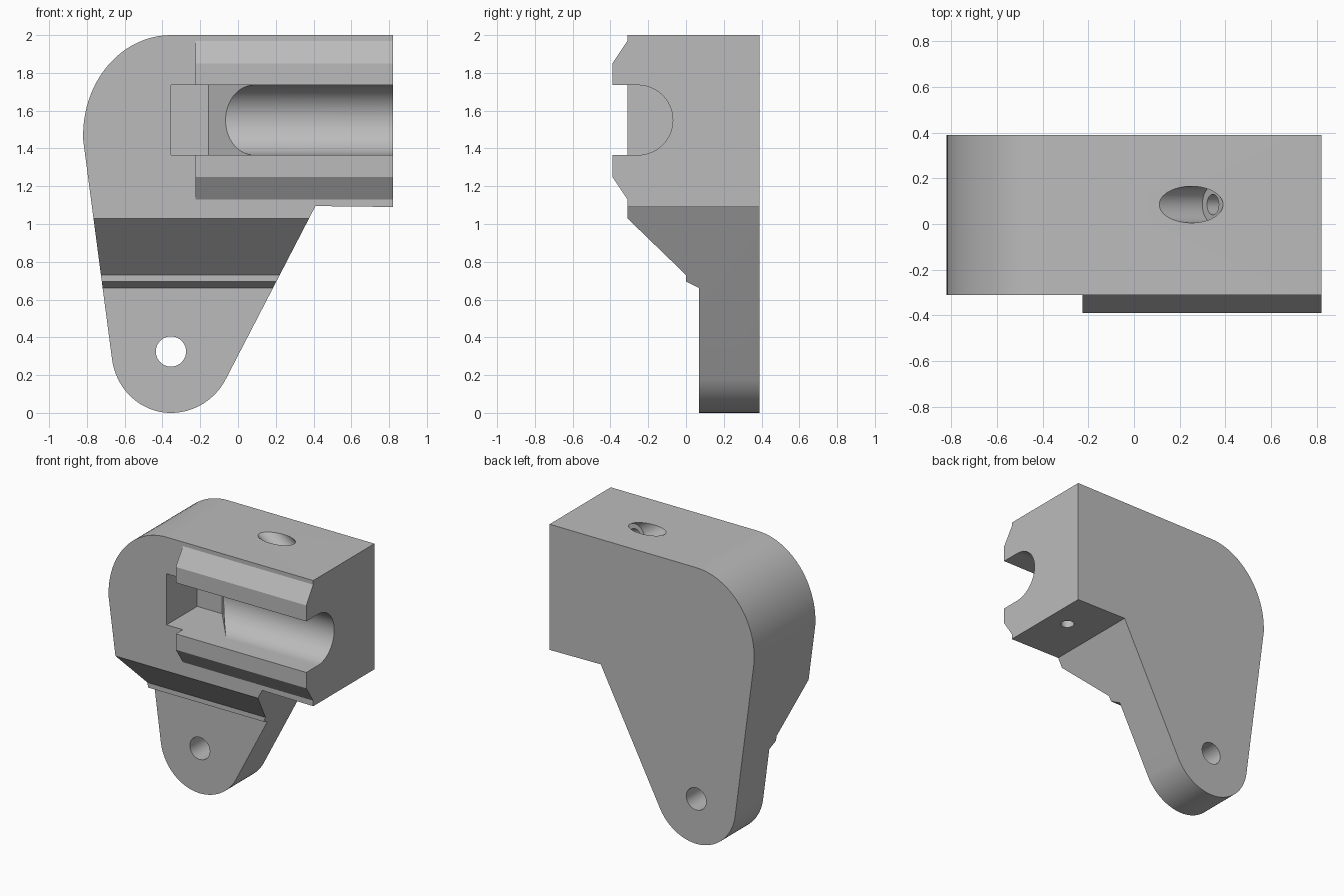
import bpy, bmesh
from math import sin, cos, pi, radians
from mathutils import Vector

if "Cube" in bpy.data.objects:
    bpy.data.objects.remove(bpy.data.objects["Cube"])

grey = bpy.data.materials.new("plain grey")
grey.use_nodes = True
COLOR = (0.5, 0.5, 0.5, 1)
grey.diffuse_color = COLOR
grey.node_tree.nodes["Principled BSDF"].inputs["Base Color"].default_value = COLOR


def finish(name, bm):
    bmesh.ops.recalc_face_normals(bm, faces=bm.faces)
    mesh = bpy.data.meshes.new(name)
    bm.to_mesh(mesh)
    bm.free()
    mesh.materials.append(grey)
    ob = bpy.data.objects.new(name, mesh)
    bpy.context.collection.objects.link(ob)
    return ob


def prism(name, points, axis, lo, hi):
    """Extrude a flat outline along one axis."""
    bm = bmesh.new()

    def place(p, d):
        co = list(p)
        co.insert("xyz".index(axis), d)
        return bm.verts.new(co)

    face = bm.faces.new([place(p, lo) for p in points])
    ext = bmesh.ops.extrude_face_region(bm, geom=[face])
    shift = Vector([hi - lo if a == axis else 0 for a in "xyz"])
    moved = [v for v in ext["geom"] if isinstance(v, bmesh.types.BMVert)]
    bmesh.ops.translate(bm, verts=moved, vec=shift)
    return finish(name, bm)


def drill(name, start, end, radius):
    """Round cutter between two points."""
    start, end = Vector(start), Vector(end)
    bm = bmesh.new()
    bmesh.ops.create_cone(bm, cap_ends=True, segments=64, radius1=radius,
                          radius2=radius, depth=(end - start).length)
    rot = (end - start).to_track_quat("Z", "Y")
    for v in bm.verts:
        v.co = rot @ v.co + (start + end) / 2
    return finish(name, bm)


def arc(cx, cy, rx, ry, a0, a1, n=24):
    angles = [radians(a0 + (a1 - a0) * i / n) for i in range(n + 1)]
    return [(cx + rx * cos(a), cy + ry * sin(a)) for a in angles]


def combine(target, tool, operation="DIFFERENCE"):
    """Apply a boolean and discard the tool object."""
    tool.hide_render = True
    bpy.context.view_layer.objects.active = target
    mod = target.modifiers.new("cut", "BOOLEAN")
    mod.operation, mod.solver, mod.object = operation, "EXACT", tool
    bpy.ops.object.modifier_apply(modifier=mod.name)
    bpy.data.objects.remove(tool)


# Plate outline: square upper arm, rounded shoulder, tapering rounded foot
PX = -0.355
outline = [(0.82, 1.09), (0.82, 2.0)]
outline += arc(PX, 1.47, 0.465, 0.53, 90, 183)
outline += arc(PX, 0.33, 0.315, 0.33, 188, 270)
outline += arc(PX, 0.34, 0.33, 0.34, 270, 331)[1:]
outline += [(0.41, 1.095)]
body = prism("bracket_body", outline, "y", -0.5, 0.39)

# Stepped front thickness
steps = [(0.6, 2.2), (-0.31, 2.2), (-0.31, 1.03), (0, 0.73), (0, 0.695),
         (0.07, 0.66), (0.07, -0.2), (0.6, -0.2)]
combine(body, prism("thickness_profile", steps, "x", -1, 1), "INTERSECT")

# Raised chamfered rail, later split by the channel
rail = [(-0.2, 1.97), (-0.31, 1.97), (-0.39, 1.85), (-0.39, 1.25),
        (-0.31, 1.13), (-0.2, 1.13)]
combine(body, prism("rail", rail, "x", -0.225, 0.82), "UNION")

# Round-bottomed channel, ramped slot and pivot hole
PZ, R = 1.55, 0.185
channel = arc(-0.255, PZ, R, R, -90, 90, 40) + [(-0.6, PZ + R), (-0.6, PZ - R)]
ramp = [(PX, -0.6), (PX, 0.04), (-0.155, 0.04), (0.08, -0.25), (0.08, -0.6)]
combine(body, prism("channel", channel, "x", -0.1, 1))
combine(body, prism("ramp_slot", ramp, "z", PZ - R, PZ + R))
combine(body, drill("pivot_hole", (PX, -1, PZ), (PX, 1, PZ), R))

# Foot hole with a recess on each side
FZ = 0.325
combine(body, drill("foot_hole", (PX, -1, FZ), (PX, 1, FZ), 0.08))
combine(body, drill("front_recess", (PX, -0.2, FZ), (PX, 0.11, FZ), 0.21))
combine(body, drill("back_recess", (PX, 0.23, FZ), (PX, 0.6, FZ), 0.21))

# Cross hole with a wider mouth on one side
HY = 0.085
combine(body, drill("cross_hole", (-1, HY, 0.88), (1, HY, 0.88), 0.045))
combine(body, drill("cross_mouth", (-1, HY, 0.88), (-0.64, HY, 0.88), 0.08))

# Slanted hole from the top meeting a vertical hole from below
top = Vector((0.25, HY, 2.0))
slant = Vector((sin(radians(55)), 0, -cos(radians(55))))
combine(body, drill("slant_mouth", top - slant * 0.4, top + slant * 0.116, 0.08))
combine(body, drill("slant_hole", top, top + slant * 0.5, 0.045))
combine(body, drill("lower_hole", (0.66, HY, 0.9), (0.66, HY, 1.72), 0.045))

# Smooth curves, crisp edges
bpy.ops.object.select_all(action="DESELECT")
body.select_set(True)
bpy.context.view_layer.objects.active = body
bpy.ops.object.shade_smooth_by_angle(angle=radians(25))
